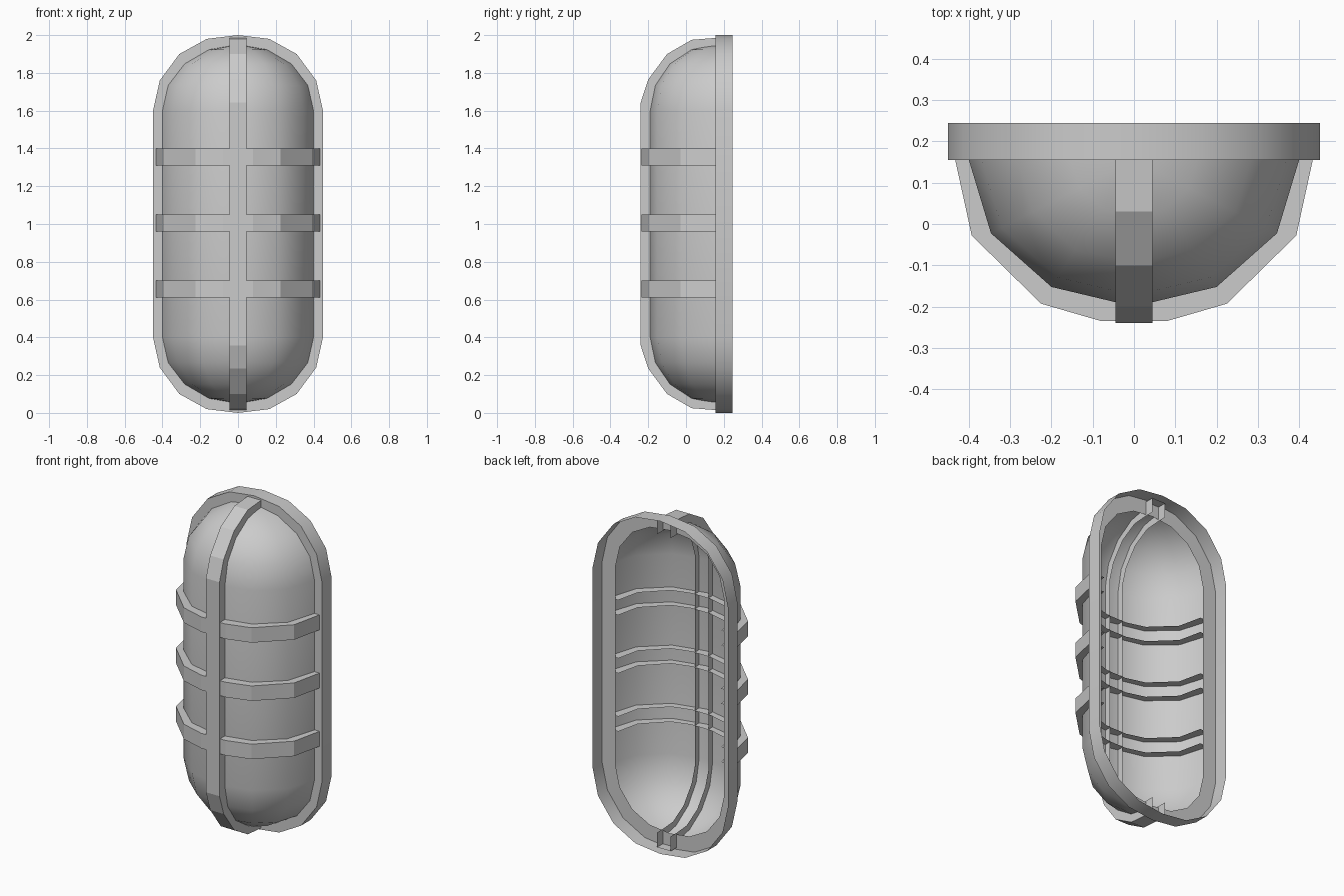
import bpy, bmesh, math

if "Cube" in bpy.data.objects:
    bpy.data.objects.remove(bpy.data.objects["Cube"])

grey = bpy.data.materials.new("plain grey")
grey.diffuse_color = (0.6, 0.6, 0.6, 1)
grey.use_nodes = True
grey.node_tree.nodes["Principled BSDF"].inputs["Base Color"].default_value = grey.diffuse_color

RIM_Y = 0.155   # plane where the dome meets the rim


def loft(name, rows, closed=False, smooth=None):
    """Skin a grid of points; every row has the same number of points."""
    bm = bmesh.new()
    grid = [[bm.verts.new(p) for p in row] for row in rows]
    if closed:
        grid.append(grid[0])
    for a, b in zip(grid, grid[1:]):
        for i in range(len(a) - 1):
            bm.faces.new((a[i], a[i + 1], b[i + 1], b[i]))
    bmesh.ops.remove_doubles(bm, verts=bm.verts, dist=1e-5)
    bmesh.ops.dissolve_degenerate(bm, edges=bm.edges, dist=1e-6)
    bmesh.ops.recalc_face_normals(bm, faces=bm.faces)
    me = bpy.data.meshes.new(name)
    bm.to_mesh(me)
    bm.free()
    me.materials.append(grey)
    ob = bpy.data.objects.new(name, me)
    bpy.context.collection.objects.link(ob)
    if smooth:
        bpy.ops.object.select_all(action='DESELECT')
        ob.select_set(True)
        bpy.context.view_layer.objects.active = ob
        bpy.ops.object.shade_smooth_by_angle(angle=math.radians(smooth))
    return ob


# Rim: outer wall with a front flange, open at the back
quarter = [(1, 0), (.92, .4), (.69, .75), (.367, .95), (0, 1)]
half = quarter + [(-u, v) for u, v in quarter[-2::-1]]
turn = [(u, v, 1.6) for u, v in half] + [(-u, -v, 0.4) for u, v in half]
rim_rows = [[(0.45 * u, 0.245, c + 0.40 * v),
             (0.45 * u, RIM_Y, c + 0.40 * v),
             (0.36 * u, RIM_Y, c + 0.31 * v)] for u, v, c in turn]
loft("rim", rim_rows, closed=True, smooth=30)

# Dome: half capsule, rounded at both ends
levels = [(math.radians(22.5 * i), 1.6) for i in range(4, -1, -1)]
levels += [(math.radians(-22.5 * i), 0.4) for i in range(5)]
dome_rows = []
for lat, c in levels:
    r = math.cos(lat)
    dome_rows.append([(0.40 * r * math.cos(math.radians(30 * k)),
                       RIM_Y - 0.355 * r * math.sin(math.radians(30 * k)),
                       c + 0.35 * math.sin(lat)) for k in range(7)])
loft("dome", dome_rows, smooth=35)

# Horizontal ribs: channels whose side plates reach into the dome
side = [(.433, .155), (.393, -.028), (.225, -.193), (.08, -.235)]
path = side + [(-x, y) for x, y in reversed(side)]
for n, z in enumerate((0.655, 1.005, 1.355)):
    rows = []
    for x, y in path:
        ix, iy = 0.79 * x, RIM_Y + 0.77 * (y - RIM_Y)
        rows.append([(ix, iy, z - .045), (x, y, z - .045),
                     (x, y, z + .045), (ix, iy, z + .045)])
    loft(f"horizontal_rib_{n + 1}", rows)

# Vertical rib: same channel, running over both ends into the rim
top = [(.21, .385), (.155, .385), (.03, .375), (-.1, .30), (-.2, .165), (-.24, .043)]
rows = []
for s, pts in ((1, top), (-1, top[::-1])):
    for y, h in pts:
        iy = RIM_Y + 0.77 * (y - RIM_Y) if y < RIM_Y else y
        oz, iz = 1 + s * (0.6 + h), 1 + s * (0.6 + 0.77 * h)
        rows.append([(-.045, iy, iz), (-.045, y, oz), (.045, y, oz), (.045, iy, iz)])
loft("vertical_rib", rows)
